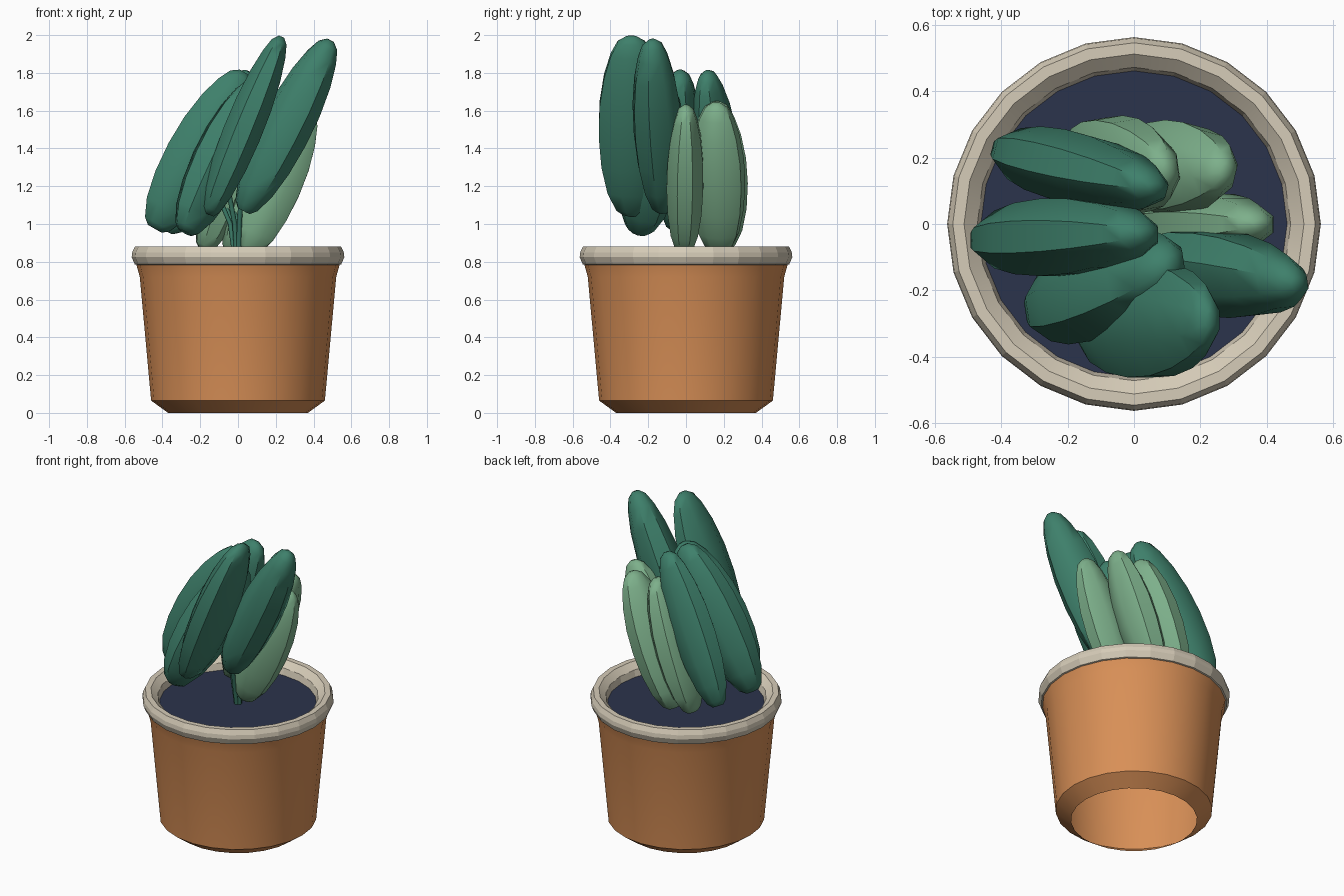
import bpy
import bmesh
import math
from mathutils import Vector

cube = bpy.data.objects.get("Cube")
if cube:
    bpy.data.objects.remove(cube, do_unlink=True)


def material(name, rgb):
    """Flat material from 0-255 sRGB, stored as linear."""
    col = [((c / 255 + 0.055) / 1.055) ** 2.4 for c in rgb] + [1.0]
    m = bpy.data.materials.new(name)
    m.use_nodes = True
    m.diffuse_color = col
    m.node_tree.nodes["Principled BSDF"].inputs["Base Color"].default_value = col
    return m


terracotta = material("terracotta", (217, 144, 87))
rim_cream = material("rim_cream", (214, 204, 184))
soil_navy = material("soil_navy", (43, 51, 76))
dark_green = material("dark_green", (62, 128, 107))
light_green = material("light_green", (125, 176, 139))


def loft(name, rings, mat, caps=True, closed=False, angle=35):
    """Skin a list of vertex rings into one object."""
    bm = bmesh.new()
    loops = [[bm.verts.new(p) for p in ring] for ring in rings]
    n = len(loops[0])
    pairs = list(zip(loops, loops[1:]))
    if closed:
        pairs.append((loops[-1], loops[0]))
    for lo, hi in pairs:
        for i in range(n):
            j = (i + 1) % n
            bm.faces.new((lo[i], lo[j], hi[j], hi[i]))
    if caps:
        bm.faces.new(loops[0][::-1])
        bm.faces.new(loops[-1])
    if caps or closed:
        bmesh.ops.recalc_face_normals(bm, faces=bm.faces)
    me = bpy.data.meshes.new(name)
    bm.to_mesh(me)
    bm.free()
    me.materials.append(mat)
    ob = bpy.data.objects.new(name, me)
    bpy.context.collection.objects.link(ob)
    bpy.ops.object.select_all(action="DESELECT")
    ob.select_set(True)
    bpy.context.view_layer.objects.active = ob
    bpy.ops.object.shade_smooth_by_angle(angle=math.radians(angle))
    return ob


def circle(r, z, n=24):
    return [(r * math.cos(2 * math.pi * i / n), r * math.sin(2 * math.pi * i / n), z)
            for i in range(n)]


def leaf_rings(a, b, profile, wide_az, w, t, n=8):
    """Elliptical rings from a to b; w is the half width towards wide_az."""
    a, b = Vector(a), Vector(b)
    axis = (b - a).normalized()
    u = Vector((math.cos(wide_az), math.sin(wide_az), 0))
    u = (u - axis * u.dot(axis)).normalized()
    v = axis.cross(u)
    angles = [2 * math.pi * (i + 0.5) / n for i in range(n)]
    return [[a.lerp(b, s) + u * (w * r * math.cos(k)) + v * (t * r * math.sin(k))
             for k in angles] for s, r in profile]


# Pot: tapered wall with a chamfered foot, open underneath
loft("pot_wall", [circle(r, z) for r, z in
                  [(0.37, 0.0), (0.46, 0.065), (0.52, 0.72), (0.538, 0.784)]],
     terracotta, caps=False)

# Rim: faceted ring with a sloped inner lip
loft("pot_rim", [circle(r, z) for r, z in
                 [(0.458, 0.79), (0.536, 0.784), (0.547, 0.787), (0.563, 0.825),
                  (0.56, 0.85), (0.546, 0.88), (0.512, 0.88), (0.472, 0.845)]],
     rim_cream, caps=False, closed=True, angle=12)

# Soil
loft("soil", [circle(0.465, 0.793), circle(0.465, 0.803)], soil_navy)

# Leaves: name, lower end, upper end, wide direction (deg), half width, half thickness
LEAF_PROFILE = [(0, 0.28), (0.03, 0.5), (0.13, 0.78), (0.28, 0.97), (0.45, 1.05),
                (0.62, 1.02), (0.78, 0.87), (0.9, 0.65), (0.97, 0.43), (1, 0.16)]
LEAVES = [
    ("dark_leaf_back", (-0.38, 0.215, 0.965), (0.06, 0.11, 1.805), 165, 0.155, 0.11),
    ("dark_leaf_side", (-0.44, -0.05, 0.975), (0.03, -0.03, 1.805), 180, 0.165, 0.12),
    ("dark_leaf_middle", (-0.28, -0.25, 0.955), (0.11, -0.12, 1.76), -125, 0.165, 0.135),
    ("dark_leaf_front", (-0.155, -0.285, 1.05), (0.23, -0.29, 1.992), -90, 0.18, 0.105),
    ("dark_leaf_outer", (0.03, -0.12, 1.07), (0.49, -0.18, 1.972), -35, 0.137, 0.125),
    ("light_leaf_side", (0.05, -0.01, 0.85), (0.375, 0.0, 1.625), 0, 0.14, 0.1),
    ("light_leaf_middle", (-0.04, 0.175, 0.85), (0.275, 0.16, 1.64), 75, 0.143, 0.112),
    ("light_leaf_back", (-0.18, 0.19, 0.865), (0.10, 0.16, 1.645), 100, 0.15, 0.11),
]
for name, a, b, az, w, t in LEAVES:
    mat = light_green if name.startswith("light") else dark_green
    loft(name, leaf_rings(a, b, LEAF_PROFILE, math.radians(az), w, t), mat, angle=46)

    # Thin stem from the middle of the pot into the leaf
    mid = Vector(a).lerp(Vector(b), 0.5)
    root = Vector((mid.x * 0.06, mid.y * 0.06, 0.795))
    bend = Vector((mid.x * 0.2, mid.y * 0.2, 1.0))
    rings = [[p + Vector(q) for q in circle(0.013, 0, 6)] for p in (root, bend, mid)]
    loft(name + "_stem", rings, dark_green, angle=65)
